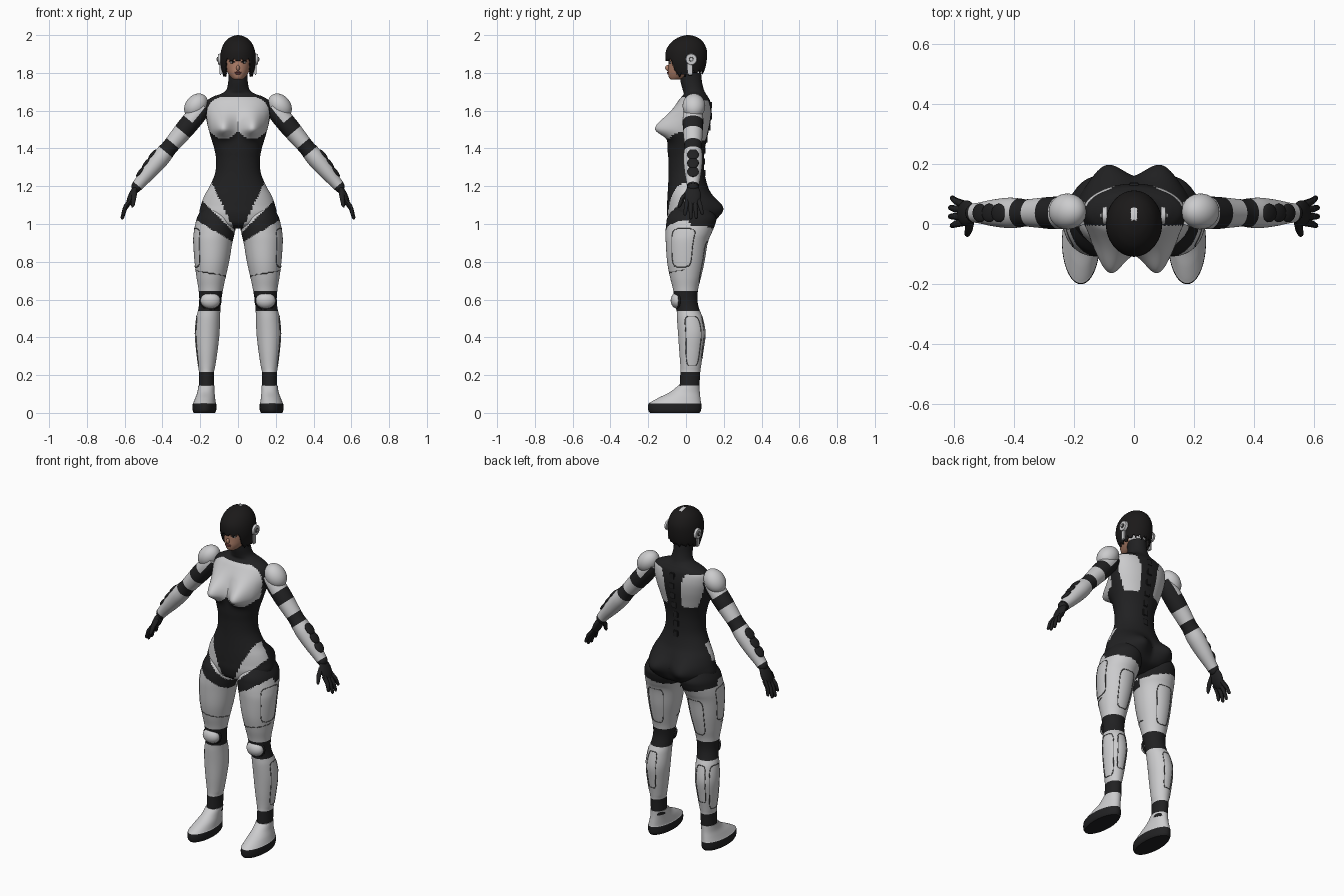
import bpy, bmesh, math
from math import sin, cos, pi, exp
from mathutils import Matrix, Vector

if "Cube" in bpy.data.objects:
    bpy.data.objects.remove(bpy.data.objects["Cube"], do_unlink=True)


def material(name, *rgb):
    m = bpy.data.materials.new(name)
    m.use_nodes = True
    m.diffuse_color = (*rgb, 1)
    node = next(n for n in m.node_tree.nodes if n.type == 'BSDF_PRINCIPLED')
    node.inputs["Base Color"].default_value = (*rgb, 1)
    node.inputs["Roughness"].default_value = 0.6
    return m


black = material("black_suit", .015, .015, .016)
white = material("white_armour", .6, .6, .61)
hair_mat = material("dark_hair", .011, .01, .01)
skin = material("skin", .42, .21, .14)
lip = material("lips", .28, .08, .07)
seam_mat = material("seam_grey", .1, .1, .1)
paired = []


def finish(name, bm, mats):
    """Turn a bmesh into a smooth object; left parts are mirrored later."""
    bmesh.ops.recalc_face_normals(bm, faces=bm.faces)
    me = bpy.data.meshes.new(name)
    bm.to_mesh(me)
    bm.free()
    for m in mats:
        me.materials.append(m)
    me.shade_smooth()
    me.set_sharp_from_angle(angle=math.radians(45))
    ob = bpy.data.objects.new(name, me)
    bpy.context.collection.objects.link(ob)
    if name.startswith("left_"):
        paired.append(ob)
    return ob


def dense(rows, sub=8):
    """Smooth interpolation between key sections."""
    out = []
    for i in range(len(rows) - 1):
        p0, p1 = rows[max(i - 1, 0)], rows[i]
        p2, p3 = rows[i + 1], rows[min(i + 2, len(rows) - 1)]
        for k in range(sub):
            t = k / sub
            out.append([.5 * (2 * b + (c - a) * t + (2 * a - 5 * b + 4 * c - d) * t * t
                        + (3 * b - a - 3 * c + d) * t ** 3) for a, b, c, d in zip(p0, p1, p2, p3)])
    return out + [list(rows[-1])]


def ring_point(row, a):
    z, x0, x1, y0, y1 = row
    return Vector(((x0 + x1) / 2 + (x1 - x0) / 2 * cos(a), (y0 + y1) / 2 + (y1 - y0) / 2 * sin(a), z))


def surface(rows, a, z):
    return ring_point(min(dense(rows, 16), key=lambda r: abs(r[0] - z)), a)


def loft(name, rows, mats, paint=None, warp=None, matrix=None, n=64, caps=True):
    """Rows are (z, x min, x max, y min, y max); paint returns a slot or None for a hole."""
    bm = bmesh.new()
    rings = []
    for row in dense(rows):
        pts = [ring_point(row, 2 * pi * k / n) for k in range(n)]
        rings.append([bm.verts.new(warp(p) if warp else p) for p in pts])
    for a, b in zip(rings, rings[1:]):
        for k in range(n):
            j = (k + 1) % n
            bm.faces.new((a[k], a[j], b[j], b[k]))
    if caps:
        bm.faces.new(rings[0])
        bm.faces.new(rings[-1])
    if paint:
        holes = []
        for f in bm.faces:
            slot = paint(*f.calc_center_median())
            if slot is None:
                holes.append(f)
            else:
                f.material_index = int(slot)
        bmesh.ops.delete(bm, geom=holes, context='FACES')
    if matrix:
        bm.transform(matrix)
    return finish(name, bm, mats)


def ellipsoid(name, centre, radii, mat, rot=None):
    bm = bmesh.new()
    m = Matrix.Translation(centre) @ (rot or Matrix()) @ Matrix.Diagonal((*radii, 1))
    bmesh.ops.create_uvsphere(bm, u_segments=32, v_segments=20, radius=1, matrix=m)
    return finish(name, bm, [mat])


def box(name, centre, size, mat, bevel=.004):
    bm = bmesh.new()
    bmesh.ops.create_cube(bm, matrix=Matrix.Translation(centre) @ Matrix.Diagonal((*size, 1)))
    bmesh.ops.bevel(bm, geom=bm.edges[:], offset=bevel, segments=2, affect='EDGES')
    return finish(name, bm, [mat])


def tube(name, points, radii, mat, closed=False):
    """Sweep a round section along a path."""
    cu = bpy.data.curves.new(name, 'CURVE')
    cu.dimensions, cu.bevel_depth, cu.bevel_resolution, cu.use_fill_caps = '3D', 1, 2, True
    sp = cu.splines.new('POLY')
    sp.points.add(len(points) - 1)
    for p, co, r in zip(sp.points, points, radii):
        p.co, p.radius = (*co, 1), r
    sp.use_cyclic_u = closed
    tmp = bpy.data.objects.new(name + "_path", cu)
    bpy.context.collection.objects.link(tmp)
    me = bpy.data.meshes.new_from_object(tmp)
    bm = bmesh.new()
    bm.from_mesh(me)
    bpy.data.objects.remove(tmp)
    bpy.data.meshes.remove(me)
    return finish(name, bm, [mat])


# Torso and neck: waist, hips and collar in one skin
def hip_stripe(x, y, z):
    x = abs(x)
    return y < .02 and .985 + (x - .05) < z < .99 + 2.09 * (x - .03)


def torso_paint(x, y, z):
    ax = abs(x)
    chest = y < -.005 and 1.45 + .04 * ((ax - .075) / .075) ** 2 < z < 1.672 and not (ax > .14 and z > 1.65)
    back = y > .06 and 1.44 < z < 1.655 and ax > .05 + .4 * max(0, z - 1.58)
    return chest or back or (z < 1.22 and hip_stripe(x, y, z))


def torso_warp(p):
    ax = abs(p.x)
    if p.y < .03:  # bust
        dz = p.z - 1.505
        fall = exp(-((ax - .083) / .058) ** 2 - (dz / (.075 if dz > 0 else .045)) ** 2)
        p.y -= .088 * fall * min(1, (.03 - p.y) / .06)
    else:  # seat
        p.y += .06 * exp(-((ax - .095) / .07) ** 2 - ((p.z - 1.08) / .065) ** 2) * min(1, (p.y - .03) / .06)
    return p


torso_keys = [(.975, .04, -.04, .07), (1, .16, -.085, .13), (1.05, .203, -.1, .148), (1.1, .196, -.1, .15),
              (1.15, .178, -.098, .135), (1.2, .15, -.095, .115), (1.27, .121, -.092, .098),
              (1.34, .116, -.093, .095), (1.4, .126, -.098, .1), (1.47, .147, -.096, .115),
              (1.54, .165, -.085, .13), (1.6, .174, -.07, .135), (1.65, .165, -.042, .128),
              (1.675, .13, -.022, .115), (1.69, .088, -.012, .105), (1.71, .062, -.017, .095),
              (1.75, .052, -.028, .085), (1.8, .05, -.035, .08)]
torso_rows = [(z, -h, h, f, b) for z, h, f, b in torso_keys]
loft("torso", torso_rows, [black, white], torso_paint, torso_warp, n=96)
for i in range(7):
    z = 1.27 + i * .06
    box(f"spine_plate_{i + 1}", surface(torso_rows, pi / 2, z), (.035, .01, .04), black)

# Legs: thigh, knee and calf
leg_rows = [(1.1, .06, .18, -.05, .12), (1.04, .02, .214, -.095, .158), (1, .01, .226, -.105, .155),
            (.95, .018, .235, -.108, .135), (.9, .03, .237, -.107, .115), (.8, .047, .23, -.1, .098),
            (.72, .065, .22, -.085, .08), (.66, .078, .21, -.07, .065), (.6, .088, .205, -.06, .06),
            (.55, .093, .21, -.05, .07), (.5, .095, .222, -.048, .09), (.42, .098, .229, -.042, .104),
            (.33, .108, .222, -.036, .093), (.25, .12, .212, -.03, .08), (.21, .127, .207, -.03, .075),
            (.12, .125, .208, -.035, .07)]


def leg_paint(x, y, z):
    top = .9 + .6 * (x - .02) if y < .02 else .965 + .2 * (x - .1)
    if z > top:
        return hip_stripe(x, y, z)
    return not (.54 < z < .645 or z < .215)


loft("left_leg", leg_rows, [black, white], leg_paint)
ellipsoid("left_knee_cap", (.146, -.045, .595), (.052, .036, .043), white)
tube("left_knee_rim", [(.146 + .054 * cos(a), -.047 + .012 * abs(cos(a)), .595 + .045 * sin(a))
                       for a in [pi * k / 12 for k in range(24)]], [.006] * 24, black, True)


def seam(name, a0, z0, da, dz):
    """Rounded panel outline lying on the leg."""
    pts = []
    for k in range(48):
        t = 2 * pi * k / 48
        u, v = [math.copysign(abs(w) ** .35, w) for w in (cos(t), sin(t))]
        pts.append(surface(leg_rows, a0 + da * u, z0 + dz * v))
    tube(name, pts, [.0022] * 48, seam_mat, True)


seam("left_thigh_side_seam", -.25, .875, .55, .1)
seam("left_thigh_back_seam", 1.6, .8, .5, .11)
seam("left_calf_side_seam", .15, .38, .6, .13)
seam("left_calf_back_seam", 1.55, .4, .45, .11)
tube("left_thigh_front_seam", [surface(leg_rows, -pi + .1 * k, .72 + .0012 * k) for k in range(32)],
     [.002] * 32, seam_mat)

# Feet: dark sole and sloping upper
foot_rows = [(0, .122, .234, -.19, .072), (.015, .115, .24, -.2, .08), (.045, .115, .24, -.2, .081),
             (.055, .118, .236, -.19, .079), (.08, .121, .226, -.145, .076), (.11, .124, .215, -.085, .073),
             (.145, .124, .21, -.04, .072)]
loft("left_foot", foot_rows, [black, white], lambda x, y, z: z > .05)

# Arms: built along their own axis, then swung into place
axis = Vector((.335, 0, -.4)).normalized()
side = Vector((0, 1, 0)).cross(axis)
swing = Matrix((side, (0, 1, 0), axis)).transposed().to_4x4()
arm_frame = Matrix.Translation((.2, .037, 1.6)) @ swing
arm_rows = [(t, -r, r, -r * 1.06, r * 1.06) for t, r in
            [(-.03, .04), (.02, .05), (.11, .051), (.18, .047), (.25, .043), (.29, .046), (.34, .048),
             (.42, .042), (.49, .033), (.525, .03)]]


def arm_paint(x, y, t):
    return .15 < t < .225 or .285 < t < .515 or (t < .075 and x < .01)


loft("left_arm", arm_rows, [black, white], arm_paint, matrix=arm_frame)
ellipsoid("left_shoulder_pad", (.222, .042, 1.625), (.056, .06, .072), white, swing)
for i, t in enumerate((.34, .395, .45)):
    r = surface(arm_rows, pi, t).x
    ellipsoid(f"left_forearm_grip_{i + 1}", arm_frame @ Vector((r + .004, 0, t)), (.011, .031, .035), black, swing)

# Hands: palm, fingers and thumb
ellipsoid("left_palm", (.56, .036, 1.15), (.02, .043, .062), black, Matrix.Rotation(-.42, 4, 'Y'))
ellipsoid("left_wrist", (.538, .037, 1.198), (.026, .03, .032), black)
for i, (y, tip_y, tip_z) in enumerate([(.006, -.006, 1.045), (.026, .025, 1.025), (.047, .055, 1.028), (.066, .088, 1.05)]):
    tip = Vector((.618 - .006 * abs(i - 1.5), tip_y, tip_z))
    root = Vector((.57, y, 1.125))
    mid = root.lerp(tip, .5) + Vector((.007, 0, .004))
    near = tip.lerp(mid, .12)
    tube(f"left_finger_{i + 1}", [root, mid, near, tip], [.013, .0115, .009, .004], black)
tube("left_thumb", [(.548, .01, 1.165), (.552, -.018, 1.135), (.557, -.034, 1.1), (.56, -.038, 1.088)],
     [.015, .013, .01, .004], black)

# Head and face
head_rows = [(z, -h, h, f, b) for z, h, f, b in
             [(1.764, .02, -.08, -.045), (1.775, .036, -.09, .01), (1.8, .055, -.095, .06), (1.83, .066, -.094, .082),
              (1.87, .073, -.092, .095), (1.91, .075, -.09, .095), (1.95, .06, -.07, .08), (1.98, .025, -.03, .045)]]
loft("head", head_rows, [skin, white], lambda x, y, z: y > .02)
ellipsoid("nose", (0, -.095, 1.826), (.0095, .015, .016), skin, Matrix.Rotation(.3, 4, 'X'))
ellipsoid("upper_lip", (0, -.094, 1.803), (.018, .007, .004), lip)
ellipsoid("lower_lip", (0, -.093, 1.796), (.015, .007, .0045), lip)
ellipsoid("left_eye", (.03, -.083, 1.855), (.0125, .006, .006), white)
ellipsoid("left_iris", (.03, -.087, 1.855), (.0055, .004, .0055), hair_mat)
tube("left_lash", [(.015, -.0905, 1.857), (.03, -.088, 1.863), (.046, -.077, 1.858)], [.0015, .0025, .0015], hair_mat)


# Bobbed hair with a fringe and ragged lower edge
def hair_paint(x, y, z):
    a = math.atan2(y, x)
    rag = .008 * sin(a * 17) + .004 * sin(a * 31)
    if y < -.035 and abs(x) < .066 and z < 1.868 + rag * .7:
        return None
    if z < (1.79 if y < .04 else 1.805) + rag:
        return None
    return z > 1.99 and abs(x) < .01 and y > .012


hair_rows = [(z, -h, h, f, b) for z, h, f, b in
             [(1.77, .074, -.075, .08), (1.82, .088, -.095, .1), (1.87, .094, -.108, .11), (1.92, .089, -.105, .11),
              (1.96, .072, -.08, .093), (1.985, .047, -.046, .066), (1.997, .02, -.012, .036), (2, .002, .01, .014)]]
hair = loft("hair", hair_rows, [hair_mat, white], hair_paint, caps=False, n=128)
shell = hair.modifiers.new("thickness", 'SOLIDIFY')
shell.thickness = .008

# Ear pieces: disc, hub and lower stalk
for part, r, x, depth, mat in (("disc", .031, .098, .014, white), ("hub", .013, .106, .008, seam_mat),
                               ("cap", .008, .109, .008, white)):
    bm = bmesh.new()
    m = Matrix.Translation((x, .028, 1.872)) @ Matrix.Rotation(pi / 2, 4, 'Y')
    bmesh.ops.create_cone(bm, cap_ends=True, segments=32, radius1=r, radius2=r * .9, depth=depth, matrix=m)
    finish("left_ear_" + part, bm, [mat])
box("left_ear_stalk", (.093, .022, 1.825), (.012, .026, .07), white)

# Mirror every left part to the right
for ob in paired:
    me = ob.data.copy()
    me.transform(Matrix.Scale(-1, 4, (1, 0, 0)))
    me.flip_normals()
    twin = bpy.data.objects.new(ob.name.replace("left_", "right_"), me)
    me.name = twin.name
    bpy.context.collection.objects.link(twin)
